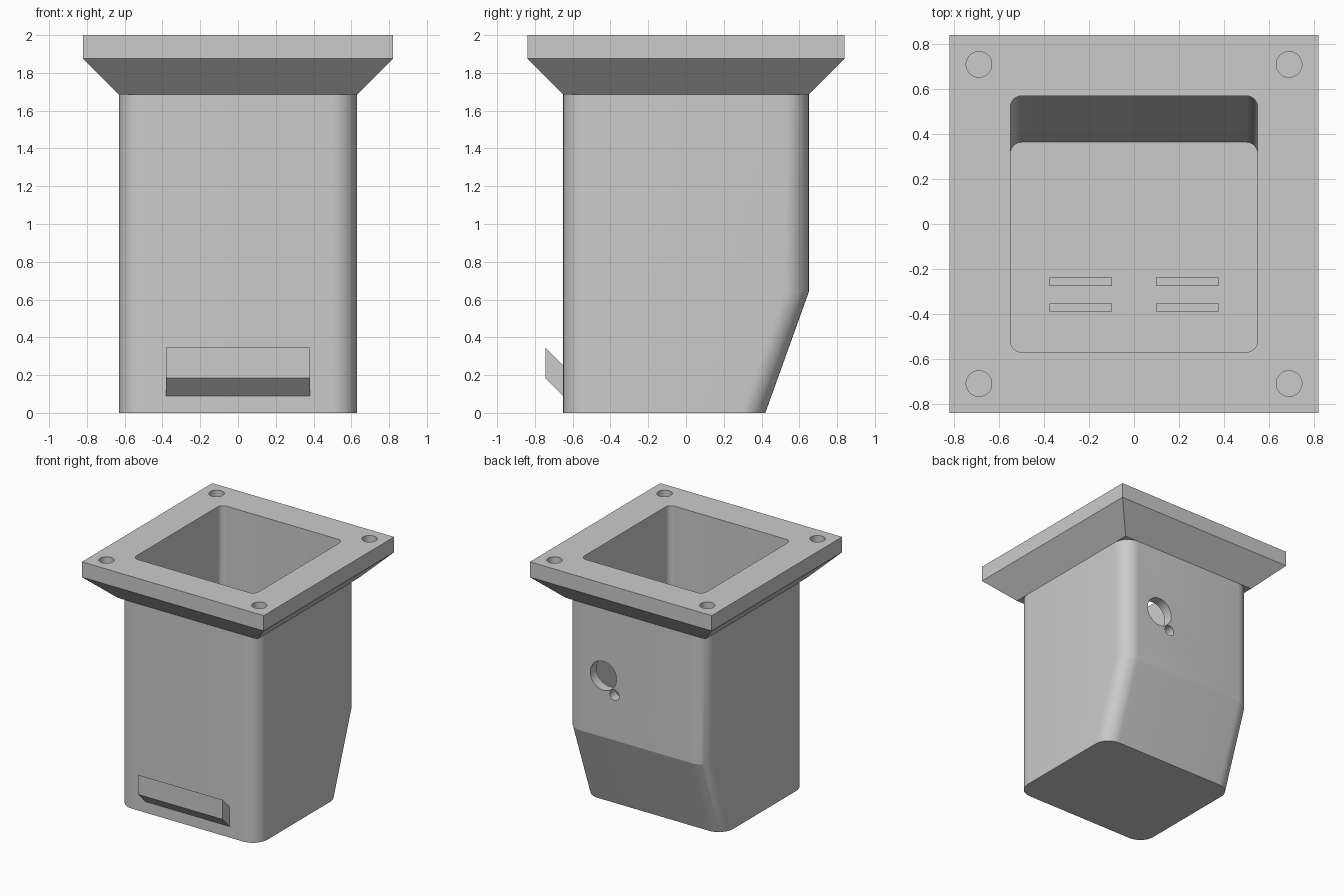
import bpy, bmesh
from math import radians, sin, cos, pi
from mathutils import Matrix

if "Cube" in bpy.data.objects:
    bpy.data.objects.remove(bpy.data.objects["Cube"])

GREY = (0.6, 0.6, 0.6, 1)
grey = bpy.data.materials.new("light grey plastic")
grey.use_nodes = True
grey.diffuse_color = GREY
grey.node_tree.nodes["Principled BSDF"].inputs["Base Color"].default_value = GREY


def finish(name, bm):
    bmesh.ops.recalc_face_normals(bm, faces=bm.faces)
    mesh = bpy.data.meshes.new(name)
    bm.to_mesh(mesh)
    bm.free()
    mesh.materials.append(grey)
    ob = bpy.data.objects.new(name, mesh)
    bpy.context.scene.collection.objects.link(ob)
    return ob


def rounded_rect(half_x, front, back, r, steps=10):
    """Outline running counter-clockwise; r = 0 gives square corners."""
    corners = [(half_x, back), (-half_x, back), (-half_x, front), (half_x, front)]
    pts = []
    for i, (x, y) in enumerate(corners):
        if r == 0:
            pts.append((x, y))
            continue
        cx = x - r if x > 0 else x + r
        cy = y - r if i < 2 else y + r
        for k in range(steps + 1):
            a = (i + k / steps) * pi / 2
            pts.append((cx + r * cos(a), cy + r * sin(a)))
    return pts


def loft(name, half_front_back_z, r=0):
    """Closed solid through stacked outlines: (half width, front, back, z)."""
    bm = bmesh.new()
    rings = [[bm.verts.new((x, y, z)) for x, y in rounded_rect(h, f, b, r)]
             for h, f, b, z in half_front_back_z]
    n = len(rings[0])
    for low, high in zip(rings, rings[1:]):
        for i in range(n):
            j = (i + 1) % n
            bm.faces.new((low[i], low[j], high[j], high[i]))
    bm.faces.new(rings[0])
    bm.faces.new(rings[-1])
    return finish(name, bm)


def cylinder(name, centre, r, depth, along_y=False):
    bm = bmesh.new()
    m = Matrix.Translation(centre)
    if along_y:
        m = m @ Matrix.Rotation(pi / 2, 4, 'X')
    bmesh.ops.create_cone(bm, cap_ends=True, segments=40, radius1=r,
                          radius2=r, depth=depth, matrix=m)
    return finish(name, bm)


def cut(target, cutters):
    bpy.context.view_layer.objects.active = target
    for c in cutters:
        mod = target.modifiers.new("cut", 'BOOLEAN')
        mod.operation = 'DIFFERENCE'
        mod.solver = 'EXACT'
        mod.object = c
        bpy.ops.object.modifier_apply(modifier=mod.name)


def cavity():
    return loft("cavity_cutter", [(0.55, -0.57, 0.364, 0.08),
                                  (0.55, -0.57, 0.57, 0.653),
                                  (0.55, -0.57, 0.57, 2.1)], 0.05)


# Hollow housing with a sloped lower back
housing = loft("housing", [(0.63, -0.65, 0.42, 0), (0.63, -0.65, 0.65, 0.64),
                           (0.63, -0.65, 0.65, 1.685)], 0.13)

# Square flange with a flared underside
flange = loft("flange", [(0.63, -0.65, 0.65, 1.685), (0.82, -0.84, 0.84, 1.875),
                         (0.82, -0.84, 0.84, 2)])

# Cavity, cable holes in the back wall, blind screw holes in the flange
inner = cavity()
cable_hole = cylinder("cable_hole_cutter", (0.29, 0.62, 1.14), 0.118, 0.3, True)
pin_hole = cylinder("pin_hole_cutter", (0.19, 0.62, 1.01), 0.043, 0.3, True)
screw_holes = [cylinder("screw_hole_cutter", (x, y, 2), 0.057, 0.25)
               for x in (-0.69, 0.69) for y in (-0.71, 0.71)]
cut(housing, [inner, cable_hole, pin_hole])
cut(flange, [inner] + screw_holes)
for c in [inner, cable_hole, pin_hole] + screw_holes:
    bpy.data.objects.remove(c)

# Slanted hook lip low on the front
bm = bmesh.new()
profile = [(-0.63, 0.23), (-0.745, 0.345), (-0.745, 0.185), (-0.63, 0.07)]
side = bm.faces.new([bm.verts.new((-0.38, y, z)) for y, z in profile])
grown = bmesh.ops.extrude_face_region(bm, geom=[side])["geom"]
bmesh.ops.translate(bm, vec=(0.76, 0, 0),
                    verts=[v for v in grown if isinstance(v, bmesh.types.BMVert)])
finish("front_hook", bm)

# Paired low ribs on the floor inside
bm = bmesh.new()
for x in (-0.237, 0.237):
    for y in (-0.257, -0.372):
        m = Matrix.Translation((x, y, 0.12)) @ Matrix.Diagonal((0.28, 0.036, 0.1, 1))
        bmesh.ops.create_cube(bm, size=1, matrix=m)
finish("floor_ribs", bm)

# Smooth the rounded corners and holes, keep creases sharp
bpy.ops.object.select_all(action='DESELECT')
for ob in (housing, flange):
    ob.select_set(True)
bpy.context.view_layer.objects.active = housing
bpy.ops.object.shade_smooth_by_angle(angle=radians(15))
